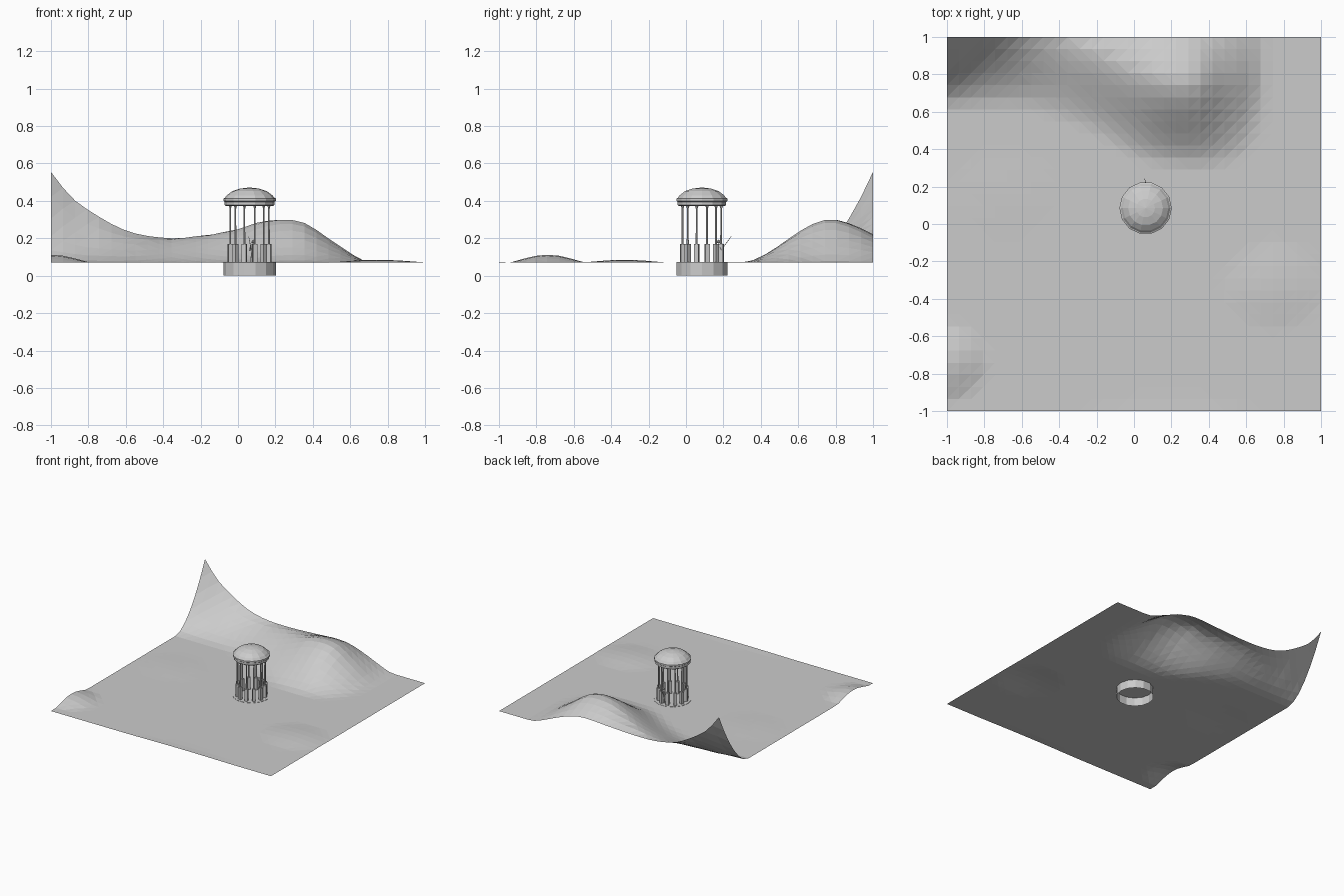
import bpy, bmesh, math
from mathutils import Matrix, Vector

if "Cube" in bpy.data.objects:
    bpy.data.objects.remove(bpy.data.objects["Cube"])

CX, CY, G = 0.062, 0.085, 0.07   # pavilion centre and ground level


def add_object(name, bm):
    me = bpy.data.meshes.new(name)
    bm.to_mesh(me)
    bm.free()
    ob = bpy.data.objects.new(name, me)
    bpy.context.collection.objects.link(ob)
    return ob


def interp(pts, x):
    """Smooth curve through (x, value) points."""
    n = len(pts)
    if x <= pts[0][0]:
        return pts[0][1]
    if x >= pts[-1][0]:
        return pts[-1][1]
    slope = lambda i: ((pts[min(i + 1, n - 1)][1] - pts[max(i - 1, 0)][1]) /
                       (pts[min(i + 1, n - 1)][0] - pts[max(i - 1, 0)][0]))
    i = max(k for k in range(n - 1) if pts[k][0] <= x)
    (x0, a), (x1, b) = pts[i], pts[i + 1]
    d = x1 - x0
    t = (x - x0) / d
    return ((2*t**3 - 3*t**2 + 1) * a + (t**3 - 2*t**2 + t) * d * slope(i)
            + (3*t**2 - 2*t**3) * b + (t**3 - t**2) * d * slope(i + 1))


# Ridge described by its crest height, foot line, crest line and back edge height
CREST = [(-1, .555), (-.9, .43), (-.8, .355), (-.6, .245), (-.4, .203), (-.2, .214),
         (0, .25), (.1, .283), (.22, .302), (.35, .287), (.5, .19), (.66, .085), (.72, G)]
FOOT = [(-1, .62), (-.6, .61), (-.4, .55), (-.2, .46), (0, .34), (.15, .30), (.5, .30), (.67, .42)]
TOP = [(-1, 1), (-.4, 1), (-.2, .94), (0, .84), (.22, .78), (.67, .78)]
EDGE = [(-.4, .2), (-.2, .2), (0, .21), (.25, .22), (.4, .185), (.66, .08), (.72, G)]
# Low bumps: x, y, radius x, radius y, height
BUMPS = [(-1, -.74, .22, .21, .042), (.75, -.33, .28, .24, .015),
         (-.7, .15, .3, .25, .004), (.2, -1.02, .5, .1, .004)]


def height(x, y):
    h = G
    for bx, by, rx, ry, a in BUMPS:
        d = ((x - bx) / rx) ** 2 + ((y - by) / ry) ** 2
        if d < 1:
            h += a * (1 - d) ** 1.5
    foot, top, crest = interp(FOOT, x), interp(TOP, x), max(interp(CREST, x), G)
    if y > foot:
        if y < top:
            t = (y - foot) / (top - foot)
            w = min(1, max(0, (-x - .3) / .5))
            h += (crest - G) * (w * t ** 1.75 + (1 - w) * t * t * (3 - 2 * t))
        elif top < 1:
            t = (y - top) / (1 - top)
            h += crest - G - (crest - min(crest, interp(EDGE, x))) * t ** 1.5
        else:
            h += crest - G
    return h


# Terrain sheet
bm = bmesh.new()
bmesh.ops.create_grid(bm, x_segments=31, y_segments=31, size=1)
for v in bm.verts:
    v.co.z = height(v.co.x, v.co.y)
bmesh.ops.triangulate(bm, faces=bm.faces[:])
add_object("terrain", bm)


def lathe(name, profile, sides=14):
    """Revolve (radius, z) points round the pavilion axis."""
    bm = bmesh.new()
    rings = []
    for r, z in profile:
        if r == 0:
            rings.append([bm.verts.new((CX, CY, z))] * sides)
        else:
            rings.append([bm.verts.new((CX + r * math.cos(2 * math.pi * i / sides),
                                        CY + r * math.sin(2 * math.pi * i / sides), z))
                          for i in range(sides)])
    for a, b in zip(rings, rings[1:]):
        for i in range(sides):
            j = (i + 1) % sides
            vs = list(dict.fromkeys((a[i], a[j], b[j], b[i])))
            bm.faces.new(vs)
    return add_object(name, bm)


# Open drum base, entablature ring and dome
lathe("base_drum", [(.14, 0), (.14, .072), (.09, .072)])
lathe("entablature", [(.095, .375), (.125, .372), (.133, .378), (.133, .395), (.14, .4),
                      (.14, .413), (.128, .418), (.095, .418), (.095, .375)])
lathe("dome", [(.135, .413), (.122, .43), (.093, .452), (.05, .466), (0, .472)])


def rod(bm, p, q, r1, r2, sides):
    p, q = Vector(p), Vector(q)
    d = q - p
    m = Matrix.Translation((p + q) / 2) @ d.to_track_quat('Z', 'Y').to_matrix().to_4x4()
    bmesh.ops.create_cone(bm, cap_ends=True, segments=sides, radius1=r1, radius2=r2,
                          depth=d.length, matrix=m)


# Twelve columns on square pedestals
pedestals, columns = bmesh.new(), bmesh.new()
for i in range(12):
    a = math.radians(15 + 30 * i)
    x, y = CX + .107 * math.cos(a), CY + .107 * math.sin(a)
    bmesh.ops.create_cube(pedestals, size=1, matrix=Matrix.Translation((x, y, .12))
                          @ Matrix.Rotation(a, 4, 'Z') @ Matrix.Diagonal((.024, .024, .1, 1)))
    rod(columns, (x, y, .165), (x, y, .362), .0055, .0045, 6)
    rod(columns, (x, y, .36), (x, y, .376), .005, .010, 6)
add_object("pedestals", pedestals)
add_object("columns", columns)

# Small figure at the back holding a thin staff
fx, fy = .082, .175
bm = bmesh.new()
for s in (-1, 1):
    rod(bm, (fx + s * .010, fy, .07), (fx + s * .006, fy, .125), .005, .007, 6)
    rod(bm, (fx + s * .013, fy, .163), (fx + s * .018, fy + .015, .135), .004, .004, 5)
rod(bm, (fx, fy, .12), (fx, fy, .168), .010, .014, 6)
bmesh.ops.create_icosphere(bm, subdivisions=1, radius=.011,
                           matrix=Matrix.Translation((fx, fy, .182)))
add_object("figure", bm)
bm = bmesh.new()
rod(bm, (.07, .19, .14), (.057, .242, .21), .002, .0015, 5)
add_object("staff", bm)
